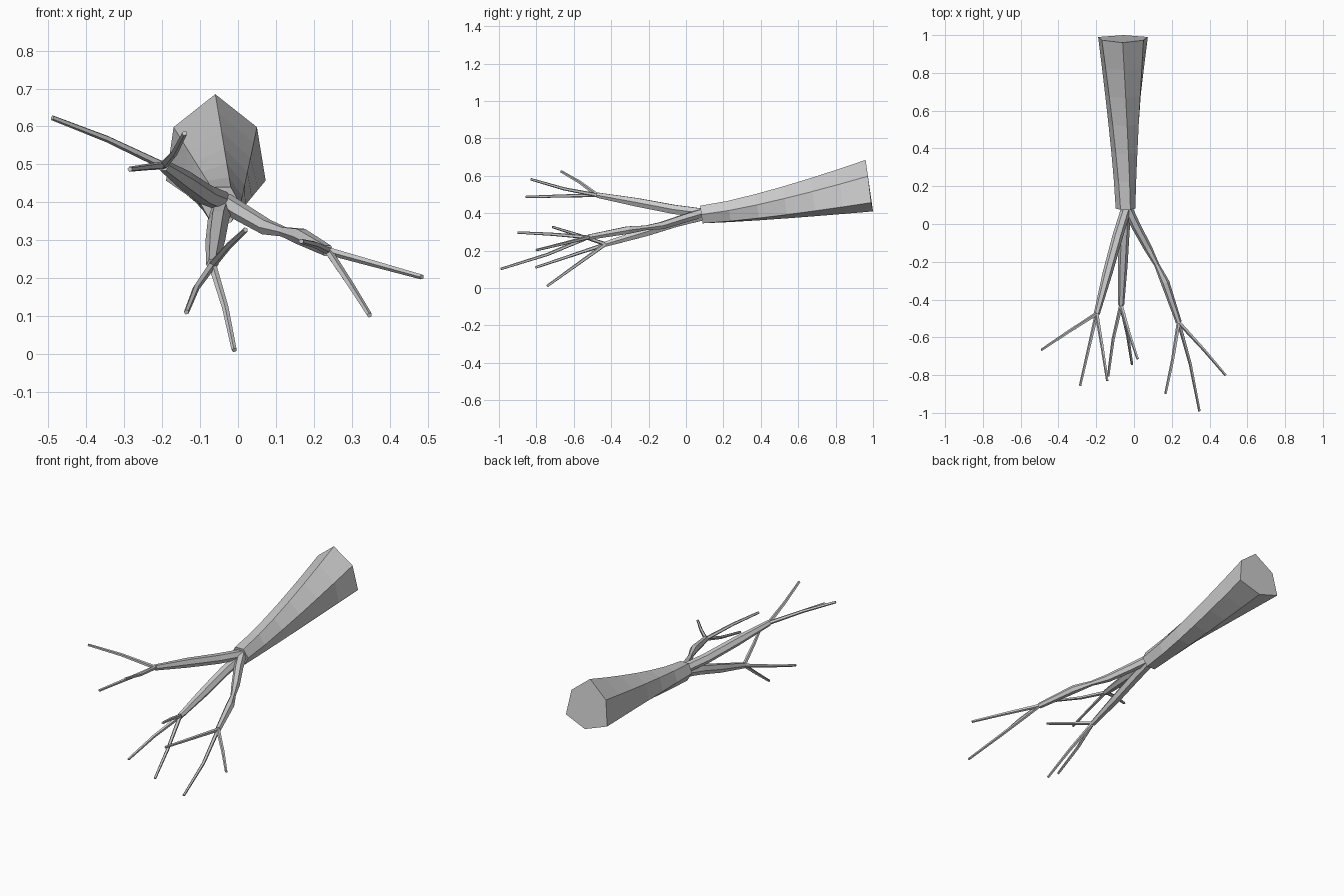
import bpy, bmesh
from math import cos, sin, pi
from mathutils import Vector

if "Cube" in bpy.data.objects:
    bpy.data.objects.remove(bpy.data.objects["Cube"])


def loft(name, rings):
    """Skin a list of equal-length rings and cap both ends."""
    bm = bmesh.new()
    loops = [[bm.verts.new(p) for p in ring] for ring in rings]
    n = len(loops[0])
    for a, b in zip(loops, loops[1:]):
        for i in range(n):
            j = (i + 1) % n
            bm.faces.new((a[i], a[j], b[j], b[i]))
    bm.faces.new(loops[0])
    bm.faces.new(loops[-1])
    bmesh.ops.recalc_face_normals(bm, faces=bm.faces)
    mesh = bpy.data.meshes.new(name)
    bm.to_mesh(mesh)
    bm.free()
    ob = bpy.data.objects.new(name, mesh)
    bpy.context.collection.objects.link(ob)
    return ob


def limb(name, path, radii, sides):
    """Tapered low-poly tube following a path."""
    pts = [Vector(p) for p in path]
    rings = []
    for i, p in enumerate(pts):
        t = (pts[min(i + 1, len(pts) - 1)] - pts[max(i - 1, 0)]).normalized()
        u = t.cross(Vector((0, 0, 1))).normalized()
        v = u.cross(t)
        rings.append([p + radii[i] * (cos(2 * pi * k / sides) * u + sin(2 * pi * k / sides) * v)
                      for k in range(sides)])
    return loft(name, rings)


# Trunk: small hexagon at the fork flaring and twisting to the cut base
base = [(-.06, .96, .685), (.05, .973, .598), (.073, .99, .457),
        (-.055, 1.0, .41), (-.19, .99, .457), (-.17, .973, .598)]
neck = [(-.045 + .052 * cos(a), .082 - .008 * sin(a), .393 + .054 * sin(a))
        for a in (pi / 3 - k * pi / 3 for k in range(6))]
rings = []
for s in range(7):
    t = s / 6
    w = t ** 1.25
    rings.append([(n[0] + (b[0] - n[0]) * w, n[1] + (b[1] - n[1]) * t, n[2] + (b[2] - n[2]) * w)
                  for n, b in zip(neck, base)])
loft("trunk", rings)

# Three main branches, each ending in three twigs (midpoint, tip)
branches = {
    "left": ([(-.04, .085, .402), (-.085, -.06, .42), (-.14, -.26, .458), (-.197, -.475, .497)],
             [.027, .028, .026, .016],
             [((-.345, -.57, .567), (-.49, -.667, .623)),
              ((-.235, -.64, .493), (-.285, -.857, .487)),
              ((-.168, -.65, .53), (-.141, -.83, .582))]),
    "middle": ([(-.042, .085, .385), (-.052, -.05, .352), (-.06, -.22, .298), (-.068, -.43, .235)],
               [.028, .028, .026, .016],
               [((-.11, -.61, .175), (-.136, -.805, .11)),
                ((-.033, -.59, .12), (-.01, -.743, .01)),
                ((-.025, -.58, .285), (.02, -.715, .327))]),
    "right": ([(-.035, .085, .4), (.01, -.01, .372), (.075, -.13, .334),
               (.12, -.215, .322), (.165, -.31, .31), (.237, -.52, .272)],
              [.026, .025, .022, .014, .023, .016],
              [((.37, -.665, .235), (.485, -.8, .203)),
               ((.298, -.74, .18), (.347, -.99, .102)),
               ((.205, -.72, .288), (.167, -.9, .297))]),
}
for side, (path, radii, twigs) in branches.items():
    limb(side + "_branch", path, radii, 6)
    for i, (mid, tip) in enumerate(twigs, 1):
        limb(f"{side}_twig_{i}", [path[-1], mid, tip], [.011, .009, .007], 5)
